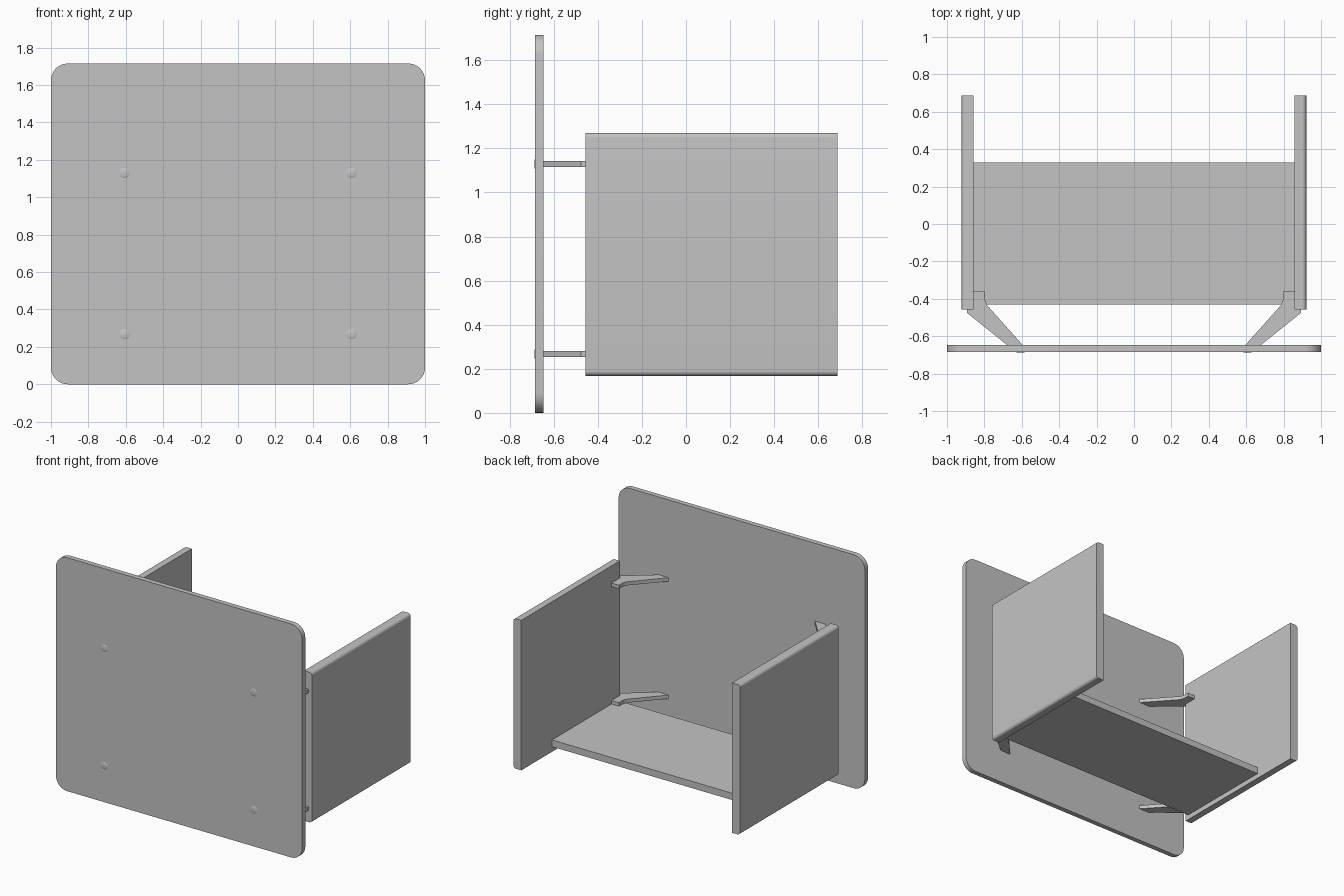
import bpy
import math

cube = bpy.data.objects.get("Cube")
if cube:
    bpy.data.objects.remove(cube)

grey = bpy.data.materials.new("light_grey")
grey.use_nodes = True
COLOUR = (0.55, 0.55, 0.55, 1)
grey.diffuse_color = COLOUR
grey.node_tree.nodes["Principled BSDF"].inputs["Base Color"].default_value = COLOUR


def prism(name, outline, place, start, end):
    """Extrude a 2D outline from start to end; place maps (u, v, depth) to xyz."""
    n = len(outline)
    verts = [place(u, v, d) for d in (start, end) for u, v in outline]
    faces = [list(range(n))[::-1], list(range(n, 2 * n))]
    faces += [[i, (i + 1) % n, n + (i + 1) % n, n + i] for i in range(n)]
    mesh = bpy.data.meshes.new(name)
    mesh.from_pydata(verts, [], faces)
    obj = bpy.data.objects.new(name, mesh)
    bpy.context.collection.objects.link(obj)
    finish(obj)
    return obj


def finish(obj):
    """Apply the material, consistent normals and smooth rounded edges."""
    obj.data.materials.append(grey)
    bpy.ops.object.select_all(action='DESELECT')
    obj.select_set(True)
    bpy.context.view_layer.objects.active = obj
    bpy.ops.object.mode_set(mode='EDIT')
    bpy.ops.mesh.select_all(action='SELECT')
    bpy.ops.mesh.normals_make_consistent(inside=False)
    bpy.ops.object.mode_set(mode='OBJECT')
    bpy.ops.object.shade_smooth_by_angle(angle=math.radians(30))


def arc(cx, cy, r, start, steps=8):
    """Points of a quarter circle beginning at the given angle."""
    angles = [math.radians(start + 90 * i / steps) for i in range(steps + 1)]
    return [(cx + r * math.cos(a), cy + r * math.sin(a)) for a in angles]


# Front panel with rounded corners
HEIGHT, R = 1.715, 0.09
outline = (arc(1 - R, HEIGHT - R, R, 0) + arc(R - 1, HEIGHT - R, R, 90)
           + arc(R - 1, R, R, 180) + arc(1 - R, R, R, 270))
prism("front_panel", outline, lambda u, v, d: (u, d, v), -0.684, -0.647)

# Shelf between the side panels
prism("shelf", [(-0.857, -0.43), (0.857, -0.43), (0.857, 0.33), (-0.857, 0.33)],
      lambda u, v, d: (u, v, d), 0.205, 0.255)

BOTTOM, TOP, OUTER, INNER, FILLET = 0.168, 1.27, 0.921, 0.857, 0.022
side_outline = ([(INNER, TOP), (INNER, BOTTOM)]
                + arc(OUTER - FILLET, BOTTOM + FILLET, FILLET, 270)
                + arc(OUTER - FILLET, TOP - FILLET, FILLET, 0))
bracket_outline = [(0.857, -0.36), (0.797, -0.36), (0.797, -0.405), (0.785, -0.435),
                   (0.595, -0.647), (0.678, -0.647), (0.892, -0.476),
                   (0.892, -0.456), (0.857, -0.456)]

for side, s in (("left", 1), ("right", -1)):
    # Side panel, rounded along its outer top and bottom edges
    prism(f"{side}_side_panel", side_outline,
          lambda u, v, d: (s * u, d, v), -0.456, 0.688)

    for level, z in (("lower", 0.268), ("upper", 1.13)):
        # Angled bracket joining side panel and front panel
        prism(f"{side}_{level}_bracket", bracket_outline,
              lambda u, v, d: (s * u, v, d), z - 0.0135, z + 0.0135)

        # Shallow domed fastener on the front face
        bpy.ops.mesh.primitive_uv_sphere_add(segments=24, ring_count=12, radius=1,
                                             location=(s * 0.607, -0.682, z))
        dome = bpy.context.object
        dome.name = f"{side}_{level}_fastener"
        dome.scale = (0.029, 0.006, 0.029)
        bpy.ops.object.transform_apply(location=False, rotation=False, scale=True)
        finish(dome)
